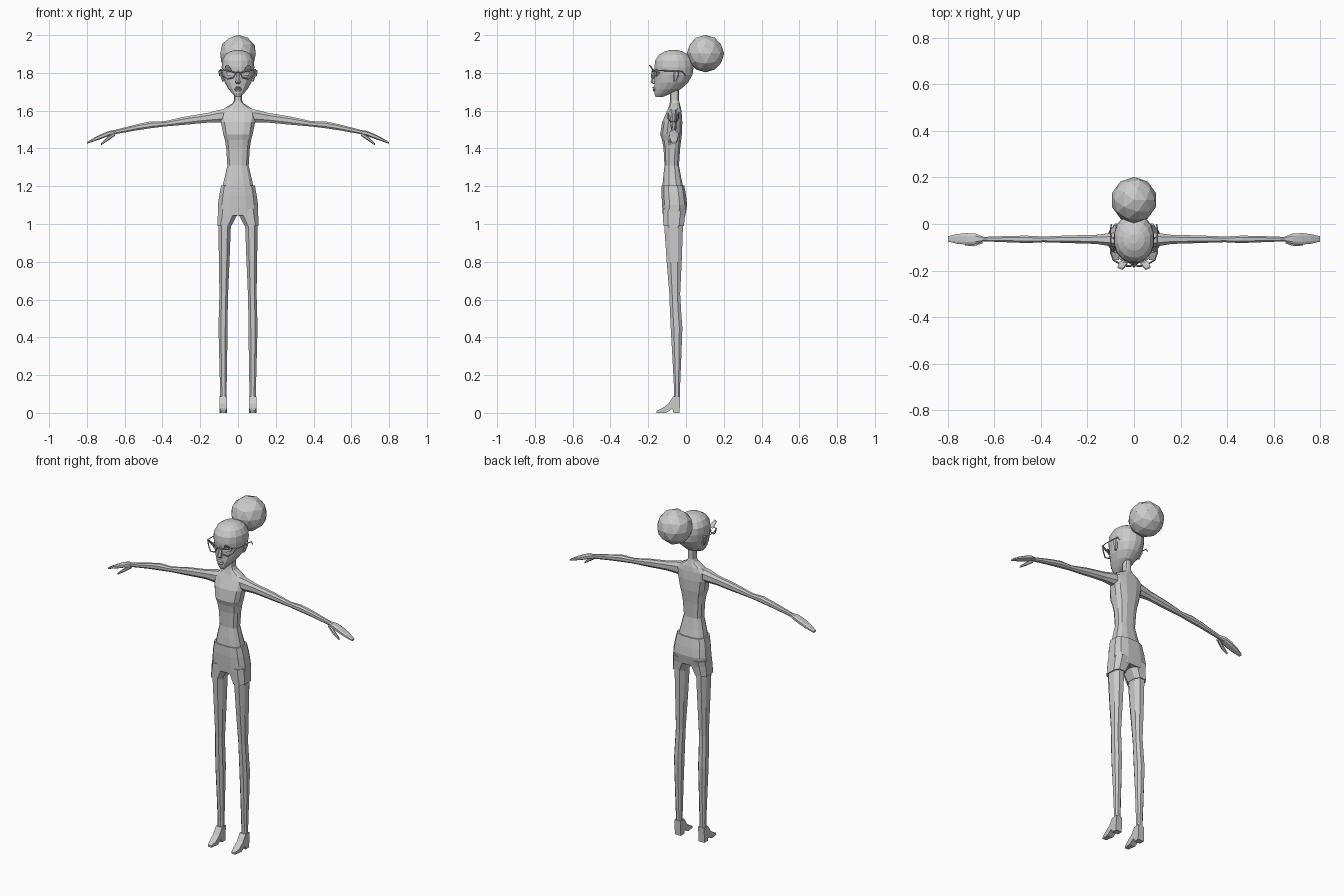
import bpy, bmesh, math
from mathutils import Vector

grey = bpy.data.materials.new("plain grey")
grey.diffuse_color = (0.6, 0.6, 0.6, 1)


def finish(name, bm):
    bmesh.ops.recalc_face_normals(bm, faces=bm.faces)
    me = bpy.data.meshes.new(name)
    bm.to_mesh(me)
    bm.free()
    me.materials.append(grey)
    ob = bpy.data.objects.new(name, me)
    bpy.context.collection.objects.link(ob)
    return ob


def mirror(ob):
    # geometry is built on +x and mirrored to -x
    ob.modifiers.new("mirror", 'MIRROR').use_axis[0] = True
    return ob


def loft(name, rings, n=8, axis='z', power=0.85):
    """rings: (position along axis, min a, max a, min b, max b)
    axis z: a = x, b = y;   axis x: a = y, b = z"""
    bm = bmesh.new()
    loops = []
    for p, a0, a1, b0, b1 in rings:
        loop = []
        for i in range(n):
            t = 2 * math.pi * (i + 0.5) / n
            c, s = math.cos(t), math.sin(t)
            u = math.copysign(abs(c) ** power, c)
            v = math.copysign(abs(s) ** power, s)
            a = (a0 + a1) / 2 + (a1 - a0) / 2 * u
            b = (b0 + b1) / 2 + (b1 - b0) / 2 * v
            loop.append(bm.verts.new((a, b, p) if axis == 'z' else (p, a, b)))
        loops.append(loop)
    for l0, l1 in zip(loops, loops[1:]):
        for i in range(n):
            j = (i + 1) % n
            bm.faces.new((l0[i], l0[j], l1[j], l1[i]))
    bm.faces.new(loops[0])
    bm.faces.new(loops[-1])
    return finish(name, bm)


def sym(rows):
    # (z, half width, front y, back y) to loft rings
    return [(z, -h, h, f, b) for z, h, f, b in rows]


def wire(name, pts, radius, cyclic=False):
    # thin rod with four sides along a list of points
    bm = bmesh.new()
    pts = [Vector(p) for p in pts]
    for a, b in zip(pts, pts[1:] + (pts[:1] if cyclic else [])):
        if (a - b).length < 1e-4 or (not cyclic and b is pts[0]):
            continue
        d = b - a
        m = d.to_track_quat('Z', 'Y').to_matrix().to_4x4()
        m.translation = (a + b) / 2
        bmesh.ops.create_cone(bm, cap_ends=True, segments=4, radius1=radius,
                              radius2=radius, depth=d.length + radius, matrix=m)
    return finish(name, bm)


def plate(name, outline, thick):
    # flat outline pushed back along y
    bm = bmesh.new()
    f = bm.faces.new([bm.verts.new(p) for p in outline])
    r = bmesh.ops.extrude_face_region(bm, geom=[f])
    for v in r['geom']:
        if isinstance(v, bmesh.types.BMVert):
            v.co.y += thick
    return finish(name, bm)


# torso and neck
loft("torso", sym([
    (1.19, .086, -.127, -.012), (1.25, .072, -.122, -.025), (1.31, .058, -.115, -.036),
    (1.40, .064, -.120, -.030), (1.445, .071, -.128, -.024), (1.475, .080, -.138, -.020),
    (1.54, .093, -.128, -.018), (1.59, .098, -.105, -.022), (1.615, .070, -.094, -.026),
    (1.64, .028, -.087, -.033), (1.655, .021, -.084, -.037), (1.72, .020, -.084, -.037)]),
    n=12, power=.75)

# shorts: hips and two short legs
loft("shorts_hips", sym([
    (1.045, .108, -.124, -.002), (1.10, .109, -.128, .008), (1.15, .102, -.131, .002),
    (1.205, .091, -.131, -.008)]), n=12, power=.7)
mirror(loft("shorts_leg", [
    (.99, .033, .112, -.123, -.008), (1.045, .003, .110, -.125, -.002),
    (1.08, .002, .107, -.126, .006)], n=8, power=.7))

# legs
mirror(loft("leg", [
    (.045, .060, .095, -.066, -.033), (.12, .059, .096, -.064, -.031),
    (.30, .056, .101, -.074, -.023), (.45, .053, .105, -.083, -.017),
    (.53, .053, .103, -.087, -.023), (.63, .051, .100, -.090, -.029),
    (.80, .043, .103, -.105, -.020), (.98, .036, .106, -.118, -.013),
    (1.05, .025, .104, -.118, -.013)], n=8))

# high heeled shoes: side outline widened in x
profile = [(-.155, 0), (-.155, .011), (-.125, .025), (-.092, .05), (-.067, .088), (-.031, .088),
           (-.034, 0), (-.066, 0), (-.072, .022), (-.105, 0)]
bm = bmesh.new()
face = bm.faces.new([bm.verts.new((.058, y, z)) for y, z in profile])
ext = bmesh.ops.extrude_face_region(bm, geom=[face])
for v in ext['geom']:
    if isinstance(v, bmesh.types.BMVert):
        v.co.x = .097
for v in bm.verts:
    if v.co.y < -.15:                       # narrow toe
        v.co.x = .0775 + (v.co.x - .0775) * .6
mirror(finish("shoe", bm))

# arms
mirror(loft("arm", [
    (.06, -.100, -.035, 1.535, 1.612), (.10, -.098, -.037, 1.535, 1.606),
    (.16, -.087, -.045, 1.535, 1.590), (.28, -.083, -.048, 1.524, 1.570),
    (.39, -.079, -.053, 1.515, 1.545), (.46, -.083, -.049, 1.506, 1.545),
    (.53, -.080, -.050, 1.496, 1.530), (.65, -.075, -.055, 1.475, 1.499)], n=8, axis='x'))

# hands: palm with fingers, and thumb
mirror(loft("hand", [
    (.645, -.075, -.055, 1.475, 1.499), (.68, -.088, -.040, 1.467, 1.494),
    (.72, -.090, -.038, 1.452, 1.478), (.76, -.086, -.042, 1.438, 1.458),
    (.80, -.076, -.052, 1.424, 1.434)], n=8, axis='x', power=.7))
mirror(loft("thumb", [
    (.65, -.085, -.060, 1.468, 1.488), (.69, -.097, -.076, 1.440, 1.462),
    (.725, -.093, -.082, 1.417, 1.429)], n=6, axis='x'))

# head and hair bun
loft("head", sym([
    (1.672, .013, -.160, -.125), (1.69, .031, -.168, -.080), (1.715, .052, -.170, -.025),
    (1.75, .072, -.168, .014), (1.79, .083, -.167, .036), (1.83, .088, -.169, .042),
    (1.865, .086, -.165, .036), (1.895, .070, -.145, .014), (1.913, .045, -.115, -.018),
    (1.921, .018, -.085, -.045)]), n=16, power=.95)
bm = bmesh.new()
bmesh.ops.create_icosphere(bm, subdivisions=2, radius=.099)
for v in bm.verts:
    v.co += Vector((0, .103, 1.902))
finish("hair_bun", bm)

# face: nose, lips, eyes, ears
loft("nose", sym([(1.742, .013, -.175, -.15), (1.752, .014, -.187, -.15),
                  (1.81, .006, -.170, -.15)]), n=6)
loft("lips", sym([(1.702, .010, -.172, -.15), (1.711, .020, -.178, -.15),
                  (1.717, .022, -.173, -.14), (1.723, .016, -.179, -.15),
                  (1.729, .008, -.172, -.15)]), n=8)
mirror(plate("eye", [(.02, -.169, 1.793), (.035, -.166, 1.782), (.055, -.156, 1.786),
                     (.066, -.146, 1.804), (.038, -.165, 1.808)], .008))
mirror(loft("ear", [(1.755, .072, .084, -.066, -.050), (1.79, .080, .096, -.066, -.036),
                    (1.812, .083, .098, -.060, -.036)], n=6))

# glasses with swept frames and side arms
mirror(wire("glasses_frame", [(.012, -.180, 1.800), (.025, -.182, 1.775), (.055, -.176, 1.768),
                              (.080, -.160, 1.785), (.092, -.152, 1.817), (.050, -.178, 1.812)],
            .0035, cyclic=True))
wire("glasses_bridge", [(-.012, -.180, 1.802), (.012, -.180, 1.802)], .0035)
mirror(wire("glasses_arm", [(.088, -.155, 1.814), (.100, -.125, 1.812), (.101, -.020, 1.808),
                            (.097, -.002, 1.785)], .003))

# upswept lashes
mirror(plate("lash", [(.028, -.172, 1.806), (.062, -.166, 1.806), (.070, -.190, 1.836),
                      (.050, -.198, 1.842)], .006))
